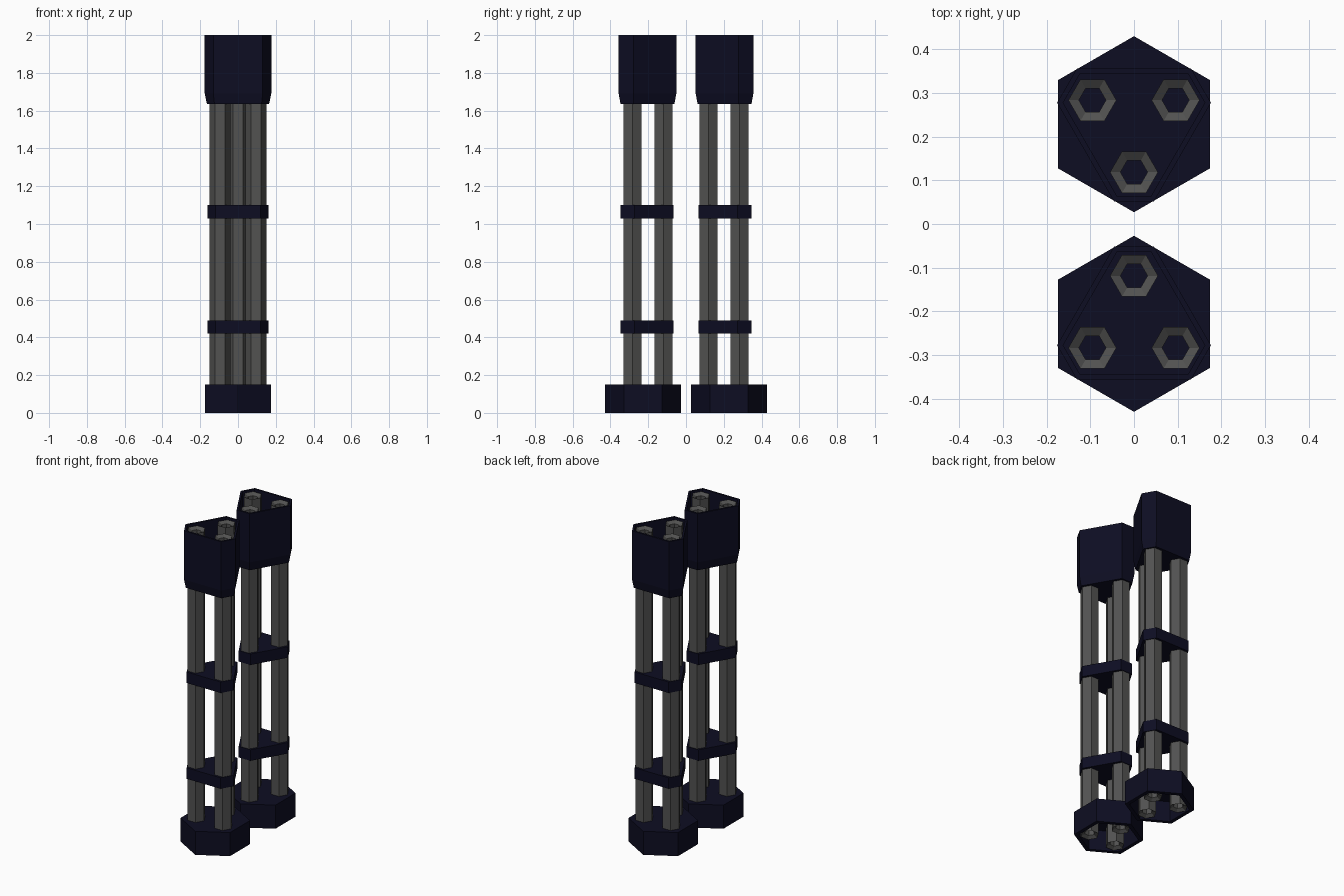
import bpy, bmesh, math

if "Cube" in bpy.data.objects:
    bpy.data.objects.remove(bpy.data.objects["Cube"])

CENTRE = 0.2285      # distance of each stack from the middle
PIPE_DIST = 0.11     # pipe distance from its stack axis


def material(name, rgb):
    m = bpy.data.materials.new(name)
    m.diffuse_color = (*rgb, 1)
    m.use_nodes = True
    m.node_tree.nodes["Principled BSDF"].inputs["Base Color"].default_value = m.diffuse_color
    return m


navy = material("dark navy", (0.004, 0.004, 0.016))
grey = material("pipe grey", (0.085, 0.085, 0.083))


def hexagon(radius, start=0.0):
    return [(radius * math.cos(start + i * math.pi / 3),
             radius * math.sin(start + i * math.pi / 3)) for i in range(6)]


def cut_triangle(long_d, short_d):
    """Triangle with cut corners; flat long side towards -y."""
    half = (long_d - short_d * 0.5) / math.cos(math.pi / 6)
    r, a = math.hypot(half, short_d), math.atan2(short_d, half)
    pts = []
    for k in range(3):
        turn = k * 2 * math.pi / 3
        for ang in (a + turn, math.pi - a + turn):
            pts.append((r * math.cos(ang), r * math.sin(ang)))
    return pts


def loft(name, rings, mat, side, offset=(0, 0), closed=False):
    """Skin a list of (profile, z) rings; cap the ends or join them."""
    bm = bmesh.new()
    loops = [[bm.verts.new((x + offset[0], y + offset[1], z)) for x, y in prof]
             for prof, z in rings]
    pairs = list(zip(loops, loops[1:]))
    if closed:
        pairs.append((loops[-1], loops[0]))
    else:
        bm.faces.new(loops[0])
        bm.faces.new(loops[-1])
    for a, b in pairs:
        n = len(a)
        for i in range(n):
            bm.faces.new((a[i], a[(i + 1) % n], b[(i + 1) % n], b[i]))
    bmesh.ops.recalc_face_normals(bm, faces=bm.faces)
    me = bpy.data.meshes.new(name)
    bm.to_mesh(me)
    bm.free()
    me.materials.append(mat)
    ob = bpy.data.objects.new(name, me)
    ob.location.y = side * CENTRE
    ob.rotation_euler.z = math.pi if side > 0 else 0
    bpy.context.collection.objects.link(ob)


for label, side in (("front", -1), ("back", 1)):
    # hexagonal foot, hollow from below
    outer, inner = hexagon(0.2015, math.pi / 6), hexagon(0.175, math.pi / 6)
    loft(f"{label}_base", [(outer, 0.15), (outer, 0), (inner, 0), (inner, 0.13)],
         navy, side)

    # two spacer plates around the pipes
    plate = cut_triangle(0.117, 0.162)
    for part, z in (("lower", 0.42), ("upper", 1.03)):
        loft(f"{label}_{part}_spacer", [(plate, z), (plate, z + 0.07)], navy, side)

    # cap with tapered bottom, open at the top
    wall, low = cut_triangle(0.128, 0.177), cut_triangle(0.118, 0.167)
    inside = cut_triangle(0.116, 0.165)
    loft(f"{label}_cap", [(low, 1.635), (wall, 1.69), (wall, 2.0),
                          (inside, 2.0), (inside, 1.67)], navy, side)

    # three hexagonal tubes with funnel-shaped ends
    big, bore = hexagon(0.055), hexagon(0.031)
    for k in range(3):
        a = math.pi / 2 + k * 2 * math.pi / 3
        loft(f"{label}_pipe_{k + 1}",
             [(big, 0.005), (big, 1.99), (bore, 1.975), (bore, 0.02)], grey, side,
             (PIPE_DIST * math.cos(a), PIPE_DIST * math.sin(a)), closed=True)
